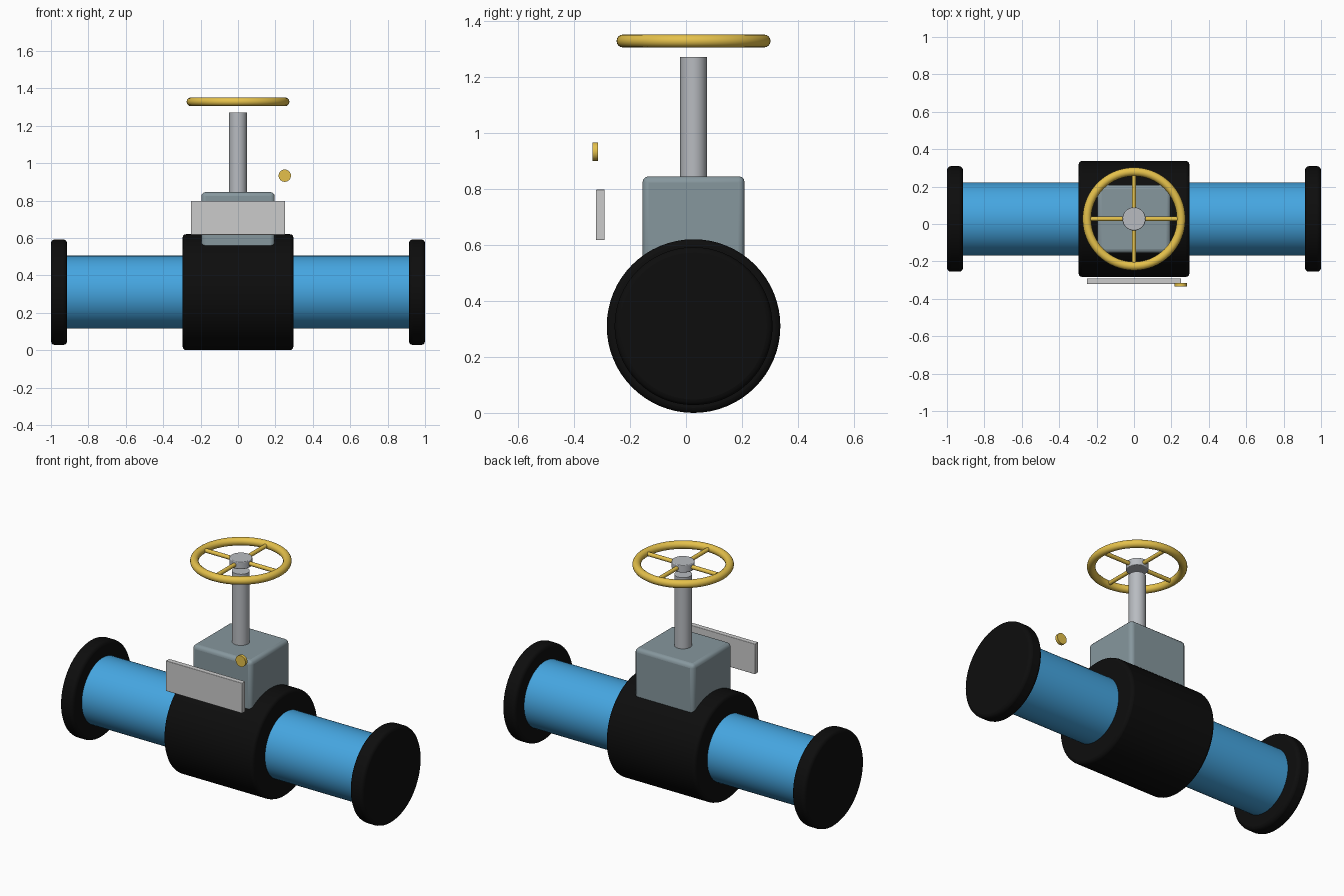
import bpy
from math import pi, radians

if "Cube" in bpy.data.objects:
    bpy.data.objects.remove(bpy.data.objects["Cube"])

CY, CZ = 0.027, 0.31   # pipe axis


def material(name, rgb):
    m = bpy.data.materials.new(name)
    m.diffuse_color = (*rgb, 1)
    m.use_nodes = True
    m.node_tree.nodes["Principled BSDF"].inputs["Base Color"].default_value = m.diffuse_color
    return m


BLUE = material("blue_paint", (0.06, 0.38, 0.75))
BLACK = material("black_iron", (0.004, 0.004, 0.004))
SLATE = material("slate_casting", (0.24, 0.31, 0.34))
STEEL = material("steel", (0.48, 0.50, 0.53))
GOLD = material("yellow_paint", (0.78, 0.53, 0.07))
PLATE = material("plate_white", (0.68, 0.69, 0.66))


def finish(name, mat, bevel=0.0, segments=3):
    ob = bpy.context.object
    ob.name = name
    ob.data.materials.append(mat)
    if bevel:
        b = ob.modifiers.new("bevel", 'BEVEL')
        b.width, b.segments = bevel, segments
        b.limit_method, b.angle_limit = 'ANGLE', radians(40)
    bpy.ops.object.shade_smooth_by_angle(angle=radians(35))
    return ob


def cylinder(name, mat, r, length, loc, axis='Z', bevel=0.0, sides=64):
    rot = {'X': (0, pi / 2, 0), 'Y': (pi / 2, 0, 0), 'Z': (0, 0, 0)}[axis]
    bpy.ops.mesh.primitive_cylinder_add(vertices=sides, radius=r, depth=length,
                                        location=loc, rotation=rot)
    return finish(name, mat, bevel)


def box(name, mat, size, loc, bevel):
    bpy.ops.mesh.primitive_cube_add(size=1, location=loc)
    ob = bpy.context.object
    ob.scale = size
    bpy.ops.object.transform_apply(location=False, rotation=False, scale=True)
    return finish(name, mat, bevel)


# Pipe, valve body and end flanges
cylinder("pipe", BLUE, 0.195, 1.9, (0, CY, CZ), 'X')
cylinder("valve_body", BLACK, 0.31, 0.592, (0, CY, CZ), 'X', 0.018)
for side, x in (("left", -0.957), ("right", 0.957)):
    cylinder(side + "_flange", BLACK, 0.282, 0.086, (x, CY, CZ), 'X', 0.02)

# Bonnet and stem
box("bonnet", SLATE, (0.392, 0.365, 0.37), (0, CY, 0.66), 0.022)
cylinder("stem", STEEL, 0.048, 0.45, (0, CY, 1.045), sides=32)

# Handwheel: rim, hub and four spokes
bpy.ops.mesh.primitive_torus_add(major_segments=64, minor_segments=16,
                                 major_radius=0.252, minor_radius=0.023,
                                 location=(0, CY, 1.328))
finish("wheel_rim", GOLD)
cylinder("wheel_hub", STEEL, 0.062, 0.044, (0, CY, 1.328), bevel=0.004, sides=32)
for i, axis in enumerate("XY"):
    cylinder(f"spoke_pair_{i + 1}", GOLD, 0.012, 0.5, (0, CY, 1.328), axis, sides=12)

# Blank sign plate and small indicator disc floating in front
box("sign_plate", PLATE, (0.504, 0.031, 0.181), (0, -0.306, 0.707), 0.003)
cylinder("indicator_disc", GOLD, 0.033, 0.018, (0.25, -0.324, 0.933), 'Y', sides=32)
